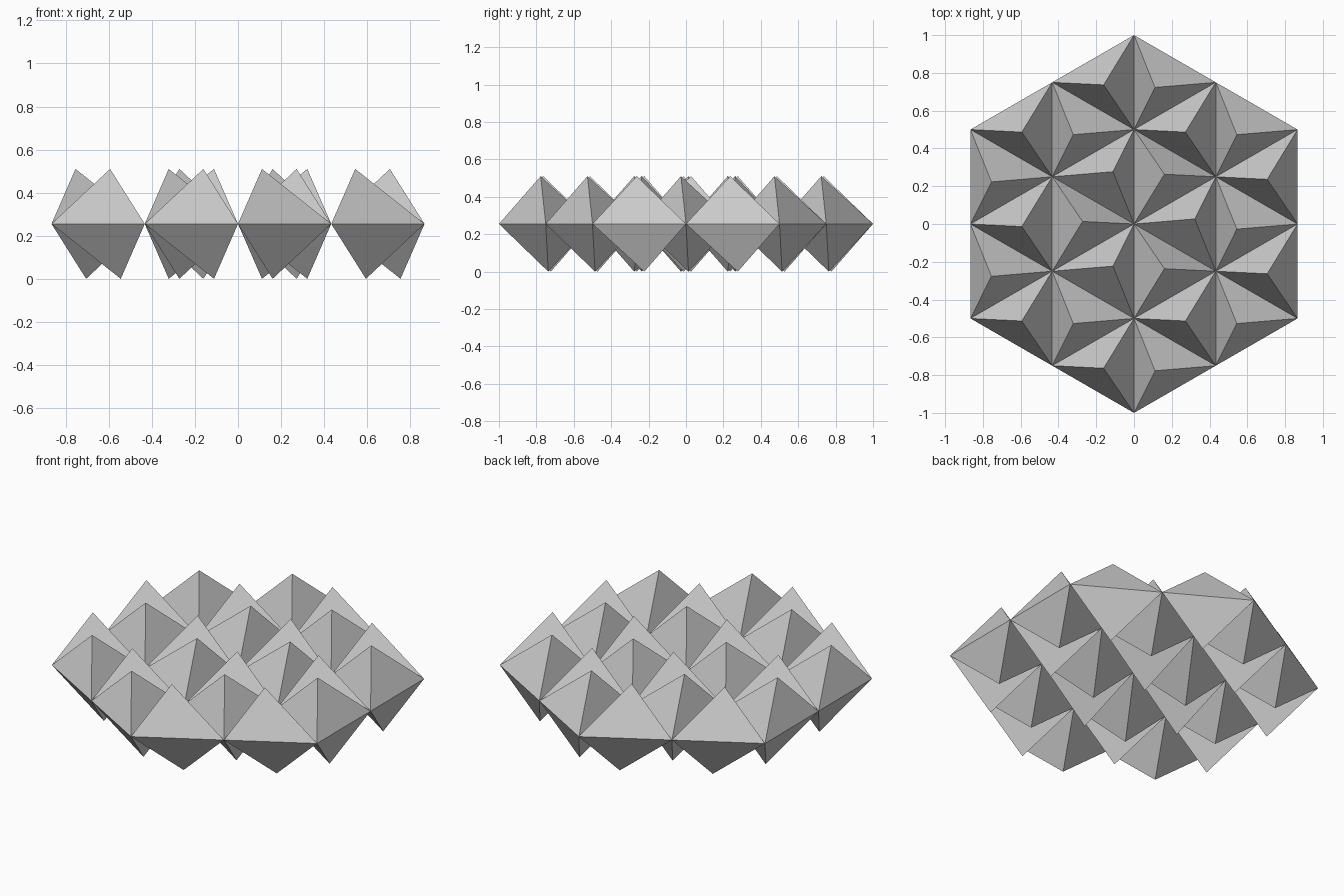
import bpy, bmesh, math
from mathutils import Vector

if "Cube" in bpy.data.objects:
    bpy.data.objects.remove(bpy.data.objects["Cube"])

MID, TOP, STEP = 0.255, 0.51, 0.5
LEAN = Vector((0.033, 0.027, 0))      # apex drift away from each triangle's centre

# triangular lattice directions (hexagon with points on the y axis)
U = Vector((math.cos(math.pi / 6), math.sin(math.pi / 6), 0)) * STEP
V = Vector((0, 1, 0)) * STEP

bm = bmesh.new()
grid = {}
for i in range(-2, 3):
    for j in range(-2, 3):
        if abs(i + j) <= 2:
            p = U * i + V * j
            grid[i, j] = bm.verts.new((p.x, p.y, MID))


def spike(tri, points_left):
    """Pyramid above and below one lattice triangle."""
    if any(k not in grid for k in tri):
        return
    vs = [grid[k] for k in tri]
    c = sum((v.co for v in vs), Vector()) / 3
    inner = c.xy.length < 0.4
    minus, plus = (-0.5, 1.0) if points_left else (-1.0, 0.5)
    up, down = (plus, minus) if inner else (minus, plus)
    for z, k in ((TOP, up), (0, down)):
        a = c + LEAN * k
        apex = bm.verts.new((a.x, a.y, z))
        for n in range(3):
            f = [vs[n], vs[(n + 1) % 3], apex]
            bm.faces.new(f if z else f[::-1])


# both triangles of every lattice cell, counter-clockwise
for i in range(-2, 3):
    for j in range(-2, 3):
        spike([(i, j), (i + 1, j), (i, j + 1)], False)
        spike([(i, j), (i + 1, j - 1), (i + 1, j)], True)

mesh = bpy.data.meshes.new("spiked_hexagon")
bm.to_mesh(mesh)
bm.free()
ob = bpy.data.objects.new("spiked_hexagon", mesh)
bpy.context.collection.objects.link(ob)
